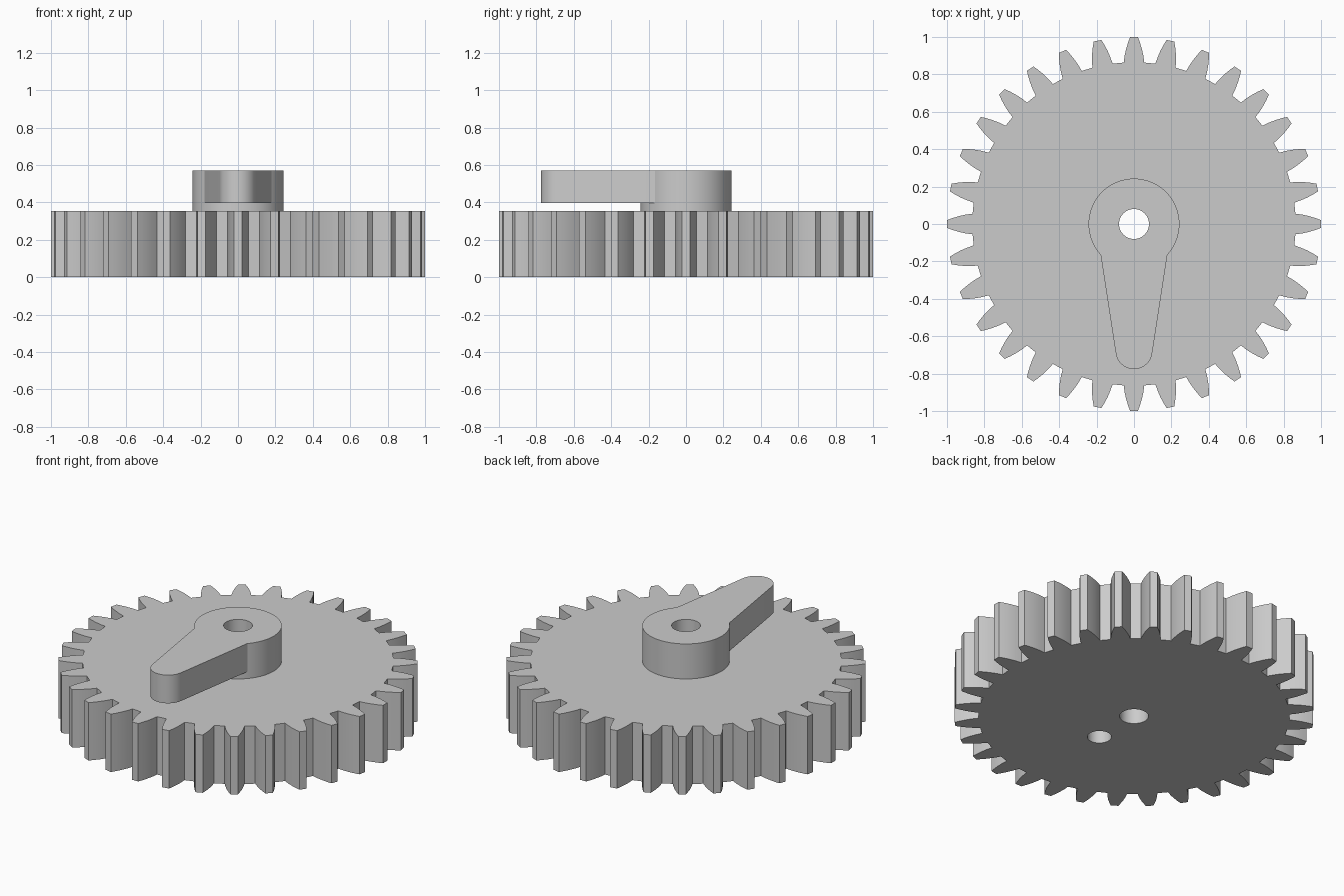
import bpy, bmesh
from math import sin, cos, pi, radians
from mathutils import Matrix, Vector

if "Cube" in bpy.data.objects:
    bpy.data.objects.remove(bpy.data.objects["Cube"], do_unlink=True)

TEETH = 32
GEAR_TOP, ARM_BOTTOM, HUB_TOP = 0.355, 0.397, 0.57

grey = bpy.data.materials.new("plain grey")
grey.use_nodes = True
grey.diffuse_color = (0.6, 0.6, 0.6, 1)
grey.node_tree.nodes["Principled BSDF"].inputs["Base Color"].default_value = (0.6, 0.6, 0.6, 1)


def arc(radius, start, end, count, y=0.0):
    """Points on an arc around (0, y), angles in degrees."""
    steps = [radians(start + (end - start) * i / count) for i in range(count + 1)]
    return [Vector((radius * cos(a), y + radius * sin(a))) for a in steps]


def circle(radius, y=0.0):
    return arc(radius, 0, 360, 64, y)[:-1]


def prism(name, outline, bottom, top):
    """Extrude a counter-clockwise outline straight up."""
    bm = bmesh.new()
    base = bm.faces.new([bm.verts.new((p.x, p.y, bottom)) for p in outline])
    ext = bmesh.ops.extrude_face_region(bm, geom=[base], use_keep_orig=True)
    moved = [v for v in ext["geom"] if isinstance(v, bmesh.types.BMVert)]
    bmesh.ops.translate(bm, verts=moved, vec=(0, 0, top - bottom))
    bmesh.ops.recalc_face_normals(bm, faces=bm.faces)
    mesh = bpy.data.meshes.new(name)
    bm.to_mesh(mesh)
    bm.free()
    mesh.materials.append(grey)
    obj = bpy.data.objects.new(name, mesh)
    bpy.context.collection.objects.link(obj)
    return obj


def select(obj):
    bpy.ops.object.select_all(action="DESELECT")
    obj.select_set(True)
    bpy.context.view_layer.objects.active = obj


def combine(target, other, operation):
    """Apply a boolean and discard the helper."""
    select(target)
    mod = target.modifiers.new("cut", "BOOLEAN")
    mod.operation, mod.object, mod.solver = operation, other, "EXACT"
    bpy.ops.object.modifier_apply(modifier=mod.name)
    bpy.data.objects.remove(other, do_unlink=True)


def finish(obj):
    """Merge coplanar pieces and smooth the curved walls."""
    bm = bmesh.new()
    bm.from_mesh(obj.data)
    bmesh.ops.remove_doubles(bm, verts=bm.verts, dist=0.0001)
    bmesh.ops.dissolve_limit(bm, angle_limit=radians(0.5), verts=bm.verts, edges=bm.edges)
    bm.to_mesh(obj.data)
    bm.free()
    select(obj)
    bpy.ops.object.shade_smooth_by_angle(angle=radians(25))


# Gear wheel: one tooth flank, mirrored and repeated round the rim
flank = [(0.863, 0.055), (0.9, 0.05), (0.938, 0.0415), (0.972, 0.031), (0.999, 0.021)]
tooth = [Vector((r, -w)) for r, w in flank] + [Vector((r, w)) for r, w in reversed(flank)]
rim = []
for i in range(TEETH):
    turn = Matrix.Rotation(2 * pi * i / TEETH, 2)
    rim += [turn @ p for p in tooth]
gear = prism("gear_wheel", rim, 0, GEAR_TOP)
combine(gear, prism("shaft_cutter", circle(0.08), -0.1, 0.7), "DIFFERENCE")
combine(gear, prism("pin_cutter", circle(0.067, -0.3), -0.1, 0.7), "DIFFERENCE")
finish(gear)

# Hub with the tapered pointer arm raised just clear of the gear
arm_outline = [Vector((0.12, 0)), Vector((-0.12, 0)), Vector((-0.18, -0.155))]
arm_outline += arc(0.098, 188, 352, 24, -0.678) + [Vector((0.18, -0.155))]
hub = prism("hub_and_arm", circle(0.243), GEAR_TOP, HUB_TOP)
combine(hub, prism("arm", arm_outline, ARM_BOTTOM, HUB_TOP), "UNION")
combine(hub, prism("bore_cutter", circle(0.08), -0.1, 0.7), "DIFFERENCE")
finish(hub)
